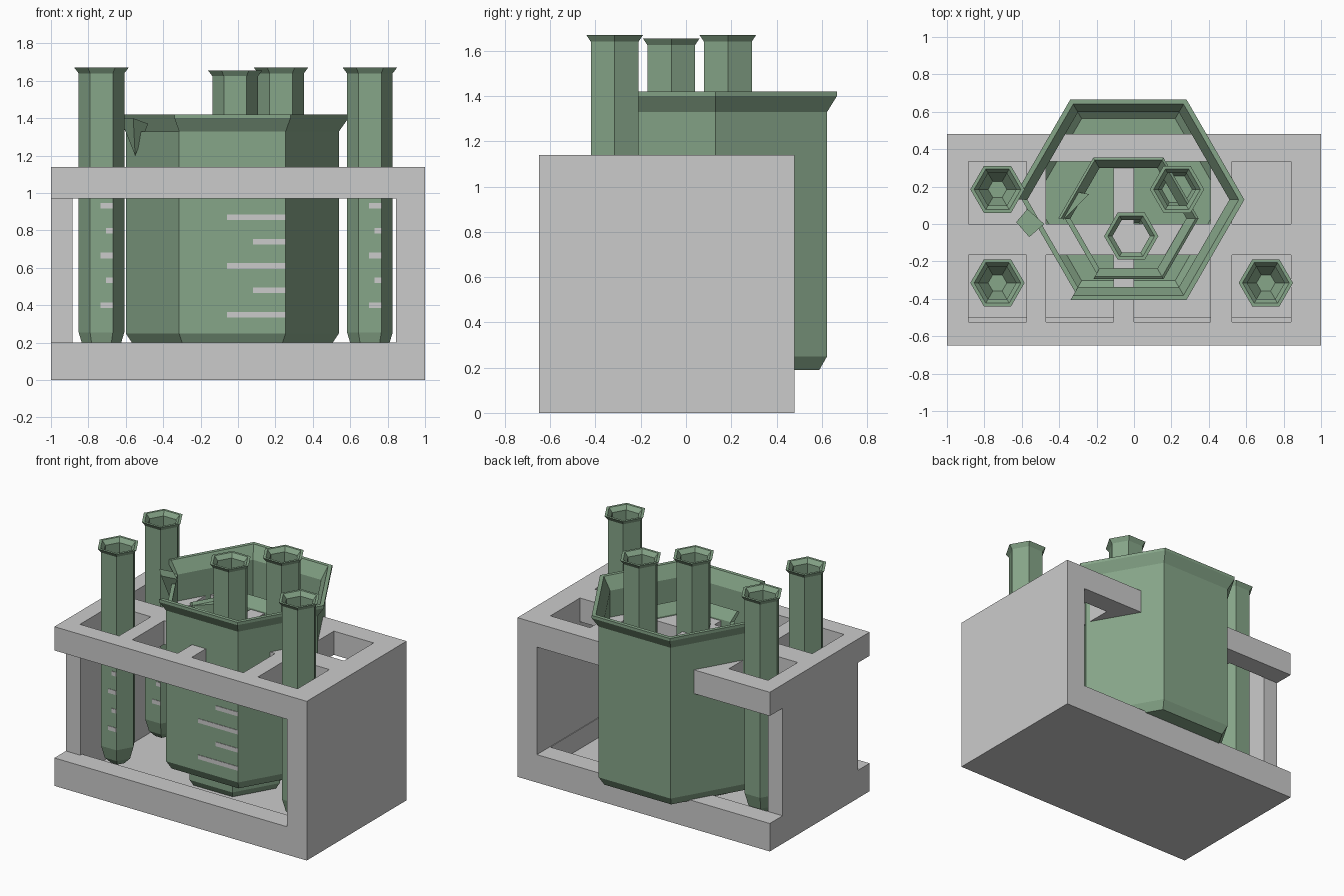
import bpy, bmesh
from math import cos, sin, pi

if "Cube" in bpy.data.objects:
    bpy.data.objects.remove(bpy.data.objects["Cube"])

glass = bpy.data.materials.new("green_glass")
glass.diffuse_color = (0.24, 0.38, 0.25, 1)
glass.use_nodes = True
glass.node_tree.nodes["Principled BSDF"].inputs["Base Color"].default_value = glass.diffuse_color


def finish(name, bm, mat=None):
    bmesh.ops.recalc_face_normals(bm, faces=bm.faces)
    me = bpy.data.meshes.new(name)
    bm.to_mesh(me)
    bm.free()
    ob = bpy.data.objects.new(name, me)
    bpy.context.collection.objects.link(ob)
    if mat:
        me.materials.append(mat)
    return ob


def add_box(bm, x0, x1, y0, y1, z0, z1):
    vs = bmesh.ops.create_cube(bm, size=1)["verts"]
    for v in vs:
        v.co = ((x0 + x1) / 2 + v.co.x * (x1 - x0),
                (y0 + y1) / 2 + v.co.y * (y1 - y0),
                (z0 + z1) / 2 + v.co.z * (z1 - z0))


def boxes(name, *dims):
    bm = bmesh.new()
    for d in dims:
        add_box(bm, *d)
    return finish(name, bm)


def plate(name, xs, ys, z0, z1, holes):
    """Slab on a cell grid, with the listed cells left open."""
    bm = bmesh.new()
    for i in range(len(xs) - 1):
        for j in range(len(ys) - 1):
            if (i, j) in holes:
                continue
            q = [bm.verts.new((xs[a], ys[b], z0))
                 for a, b in ((i, j), (i + 1, j), (i + 1, j + 1), (i, j + 1))]
            bm.faces.new(q)
    bmesh.ops.remove_doubles(bm, verts=bm.verts, dist=1e-5)
    r = bmesh.ops.extrude_face_region(bm, geom=bm.faces[:])
    for v in r["geom"]:
        if isinstance(v, bmesh.types.BMVert):
            v.co.z = z1
    return finish(name, bm)


def vessel(name, cx, cy, profile, rim=None):
    """Six-sided hollow vessel; rim=(first, last) leaves the flare open at the pouring side."""
    bm = bmesh.new()
    rings = [[bm.verts.new((cx + r * cos(k * pi / 3), cy + r * sin(k * pi / 3), z))
              for k in range(6)] for r, z in profile]
    for i in range(len(rings) - 1):
        for k in range(6):
            if rim and k == 3 and rim[0] <= i < rim[1]:
                continue
            n = (k + 1) % 6
            bm.faces.new((rings[i][k], rings[i][n], rings[i + 1][n], rings[i + 1][k]))
    bm.faces.new(rings[0])
    bm.faces.new(rings[-1])
    if rim:
        a, b = rings[rim[0]], rings[rim[1]]
        bm.faces.new((a[3], a[4], b[4], b[3]))
        for k in (3, 4):
            bm.faces.new([rings[i][k] for i in range(rim[0], rim[1] + 1)])
    return finish(name, bm, glass)


def spout(name, pts):
    """Small pinched lip: a top outline drawn down to its last point."""
    bm = bmesh.new()
    vs = [bm.verts.new(p) for p in pts]
    top, tip = vs[:-1], vs[-1]
    for i in range(len(top)):
        bm.faces.new((top[i], top[(i + 1) % len(top)], tip))
    bm.faces.new(top)
    return finish(name, bm, glass)


# Rack: top plate with eight openings, tray base, side walls
plate("rack_top", (-1, -.885, -.575, -.47, -.11, 0, .41, .525, .84, 1),
      (-.65, -.525, -.165, 0, .335, .48), .97, 1.14,
      {(i, j) for i in (1, 3, 5, 7) for j in (1, 3)})
plate("rack_base_rim", (-1, -.885, .84, 1), (-.65, -.5, .335, .48), .06, .2, {(1, 1)})
boxes("rack_floor", (-1, 1, -.65, .48, 0, .06))
boxes("rack_right_wall", (.845, 1, -.65, .48, .2, .97))
boxes("rack_left_wall", (-1, -.885, -.52, .335, .2, .97))

# Large beaker with flared rim
vessel("large_beaker", -.03, .13,
       [(.53, .19), (.57, .25), (.57, 1.33), (.62, 1.40), (.62, 1.42),
        (.59, 1.42), (.54, 1.33), (.54, .25), (.50, .22)], (2, 6))
spout("large_beaker_spout", [(-.63, .01, 1.40), (-.56, -.07, 1.40), (-.48, 0, 1.37),
                             (-.57, .08, 1.37), (-.55, .02, 1.2)])

# Small beaker standing inside the large one
vessel("small_beaker", -.03, .03,
       [(.31, .065), (.34, .11), (.34, 1.15), (.375, 1.21), (.36, 1.22),
        (.31, 1.15), (.31, .12), (.28, .1)], (2, 5))
spout("small_beaker_spout", [(-.38, .02, 1.2), (-.3, .17, 1.2), (-.24, .16, 1.2), (-.34, .06, 1.0)])

# Test tubes
tubes = [(-.73, .185, 1.67), (-.73, -.315, 1.67), (.705, -.315, 1.67),
         (.23, .185, 1.67), (-.015, -.065, 1.655)]
for n, (x, y, top) in enumerate(tubes, 1):
    vessel(f"test_tube_{n}", x, y,
           [(.05, .12), (.095, .165), (.122, .255), (.122, top - .03), (.145, top),
            (.125, top), (.1, top - .03), (.1, .255), (.05, .16)])
    # Measuring marks on the front face of each tube
    f = y - .1057
    boxes(f"test_tube_marks_{n}",
          *[(x + (-.005 if i % 2 == 0 else .025), x + .061, f - .003, f + .003,
             .385 + i * .133, .415 + i * .133) for i in range(6)])

# Measuring marks on the large beaker
boxes("large_beaker_marks",
      *[(-.06 if i % 2 == 0 else .08, .255, -.367, -.361,
         .335 + i * .13, .365 + i * .13) for i in range(6)])
